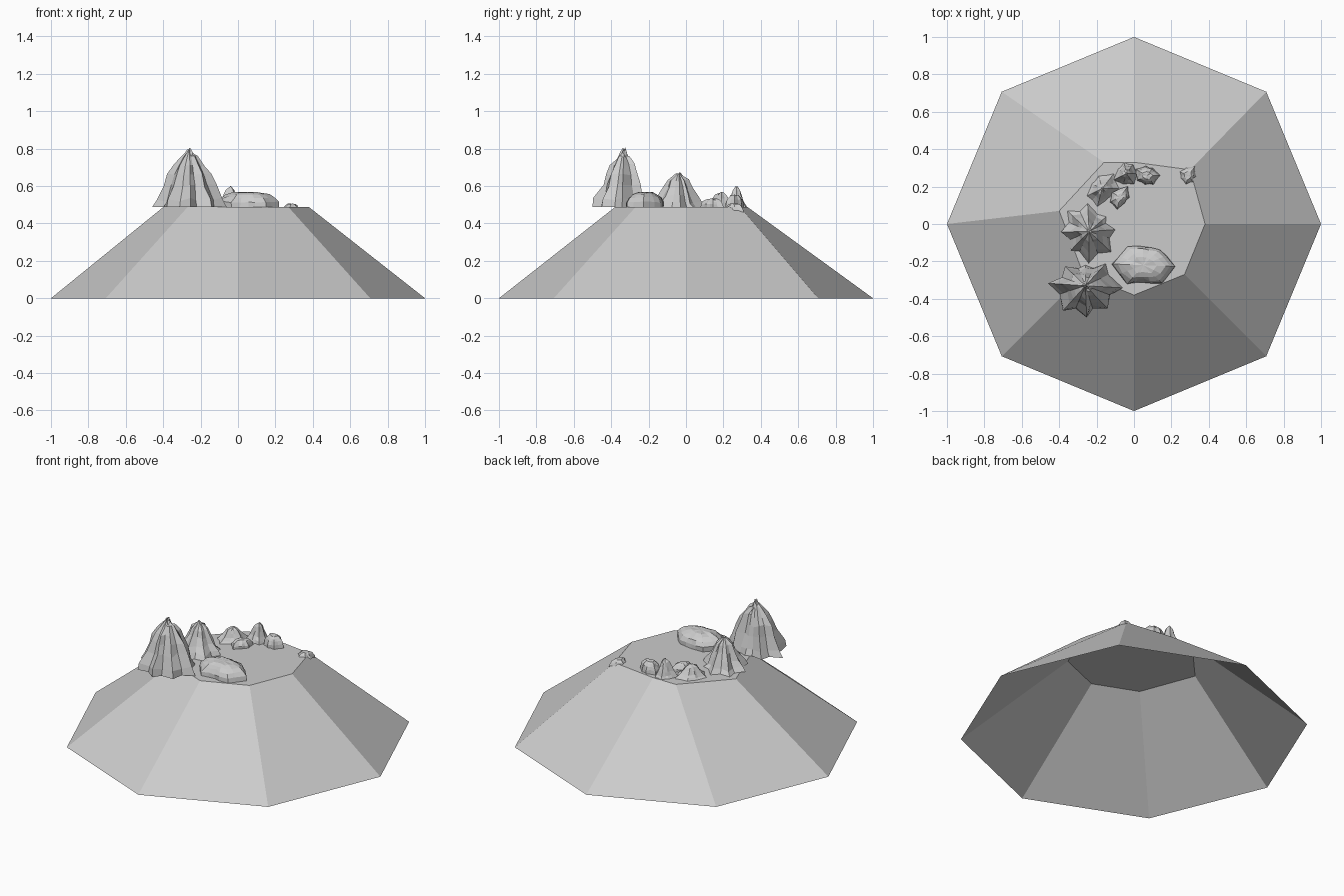
import bpy, bmesh, math, random
from mathutils import Vector

if "Cube" in bpy.data.objects:
    bpy.data.objects.remove(bpy.data.objects["Cube"])

TOP = 0.487


def make_object(name, bm):
    bmesh.ops.recalc_face_normals(bm, faces=bm.faces)
    mesh = bpy.data.meshes.new(name)
    bm.to_mesh(mesh)
    bm.free()
    obj = bpy.data.objects.new(name, mesh)
    bpy.context.collection.objects.link(obj)
    return obj


# Eight-sided hill with a flat top and an open underside
bm = bmesh.new()
rim = [(0.38, 0), (0.30, 0.29), (0, 0.33), (-0.16, 0.33), (-0.40, 0.07),
       (-0.27, -0.27), (0, -0.38), (0.27, -0.27)]
# the foot is a regular octagon; the plateau rim is slightly irregular
angles = [0, 45, 90, 135, 180, 225, 270, 315]
foot = [bm.verts.new((math.cos(math.radians(a)), math.sin(math.radians(a)), 0)) for a in angles]
edge = [bm.verts.new((x, y, TOP)) for x, y in rim]
for i in range(8):
    j = (i + 1) % 8
    bm.faces.new((foot[i], foot[j], edge[j], edge[i]))
bm.faces.new(edge)
make_object("hill", bm)

# Height fraction / width fraction profiles for the rocks
SPIRE = [(0, 1), (0.14, 0.91), (0.38, 0.70), (0.58, 0.57), (0.74, 0.44),
         (0.86, 0.24), (0.93, 0.13), (1, 0.05)]
PEAK = [(0, 1), (0.15, 0.84), (0.35, 0.66), (0.60, 0.50), (0.82, 0.36), (1, 0.10)]
DOME = [(0, 1), (0.35, 0.97), (0.65, 0.83), (0.85, 0.66), (1, 0.42)]


def rock(name, centre, radii, height, profile, groove, seed, base=TOP):
    """Loft a lobed outline up a profile, with creases between the lobes."""
    rng = random.Random(seed)
    bm = bmesh.new()
    n = len(radii) * 2
    full = []
    for i, r in enumerate(radii):
        nxt = radii[(i + 1) % len(radii)]
        full += [r, (r + nxt) / 2 * (1 - groove)]
    twist = [rng.uniform(-0.08, 0.08) for _ in range(n)]
    rings = []
    for k, (h, w) in enumerate(profile):
        ring = []
        for i in range(n):
            a = 2 * math.pi * i / n + twist[i]
            r = full[i] * w * (1 if k == 0 else rng.uniform(0.92, 1.08))
            dz = 0 if k == 0 else rng.uniform(-0.05, 0.03) * height
            ring.append(bm.verts.new((centre[0] + r * math.cos(a),
                                      centre[1] + r * math.sin(a),
                                      base + h * height + dz)))
        rings.append(ring)
    for lo, hi in zip(rings, rings[1:]):
        for i in range(n):
            j = (i + 1) % n
            bm.faces.new((lo[i], lo[j], hi[j], hi[i]))
    bm.faces.new(rings[0])
    tip = bm.verts.new((centre[0], centre[1], base + height))
    for i in range(n):
        bm.faces.new((rings[-1][i], rings[-1][(i + 1) % n], tip))
    return make_object(name, bm)


# Large rocks around the left and front of the plateau
rock("tall_spire", (-0.26, -0.33),
     [0.20, 0.16, 0.11, 0.15, 0.20, 0.18, 0.17, 0.17], 0.31, SPIRE, 0.24, 1)
rock("middle_peak", (-0.24, -0.04),
     [0.14, 0.12, 0.15, 0.16, 0.15, 0.14, 0.17, 0.16], 0.18, PEAK, 0.24, 2)
rock("low_mesa", (0.05, -0.22),
     [0.17, 0.12, 0.10, 0.13, 0.17, 0.13, 0.09, 0.14], 0.08, DOME, 0.08, 3)

# Small rocks along the back edge
small = [
    ("back_left_rock", -0.17, 0.19, [0.09, 0.10, 0.07, 0.06, 0.09, 0.10, 0.06], 0.08, PEAK, TOP),
    ("back_peak", -0.04, 0.27, [0.06, 0.06, 0.06, 0.05, 0.08, 0.06, 0.07], 0.11, PEAK, TOP),
    ("back_right_rock", 0.07, 0.26, [0.07, 0.05, 0.05, 0.07, 0.06, 0.05, 0.06], 0.065, DOME, TOP),
    ("inner_rock", -0.075, 0.145, [0.05, 0.07, 0.04, 0.05, 0.06, 0.07, 0.04], 0.045, DOME, TOP),
    ("rim_pebble", 0.29, 0.26, [0.04, 0.06, 0.05, 0.06, 0.05, 0.06, 0.05], 0.05, DOME, 0.455),
]
for s, (name, x, y, radii, h, prof, base) in enumerate(small):
    rock(name, (x, y), radii, h, prof, 0.16, 10 + s, base)
